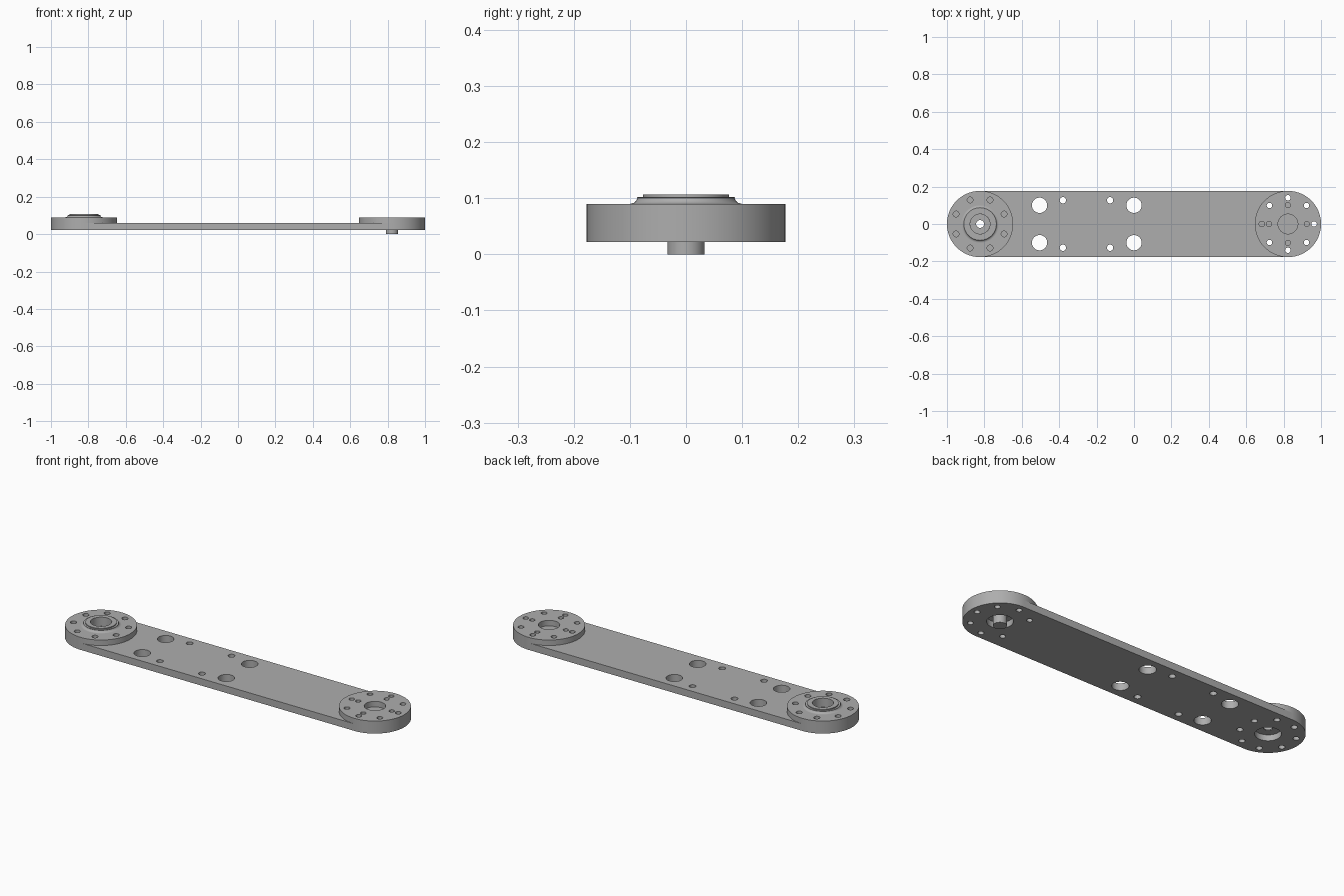
import bpy, bmesh, math
from mathutils import Matrix

cube = bpy.data.objects.get("Cube")
if cube:
    bpy.data.objects.remove(cube, do_unlink=True)

END, R = 0.823, 0.177              # hub offset and outer radius
BOTTOM, DECK, TOP = 0.022, 0.06, 0.09
WEB = 0.054                        # ceiling of pockets cut from below

metal = bpy.data.materials.new("satin grey metal")
metal.use_nodes = True
grey = (0.42, 0.42, 0.42, 1)
metal.diffuse_color = grey
metal.node_tree.nodes["Principled BSDF"].inputs["Base Color"].default_value = grey


def add_object(name, bm):
    bmesh.ops.recalc_face_normals(bm, faces=bm.faces)
    mesh = bpy.data.meshes.new(name)
    bm.to_mesh(mesh)
    bm.free()
    obj = bpy.data.objects.new(name, mesh)
    bpy.context.collection.objects.link(obj)
    mesh.materials.append(metal)
    return obj


def cylinder(bm, x, y, r, z0, z1, seg=32):
    bmesh.ops.create_cone(bm, cap_ends=True, segments=seg, radius1=r, radius2=r,
                          depth=z1 - z0, matrix=Matrix.Translation((x, y, (z0 + z1) / 2)))


def drill(obj, batches):
    """Cut batches of separate cylinders (x, y, r, z0, z1) from an object."""
    cutters = []
    for holes in batches:
        bm = bmesh.new()
        for hole in holes:
            cylinder(bm, *hole)
        cutter = add_object("hole_cutter", bm)
        cutter.hide_render = True
        cutters.append(cutter)
        mod = obj.modifiers.new("holes", 'BOOLEAN')
        mod.operation, mod.solver, mod.object = 'DIFFERENCE', 'EXACT', cutter
    bpy.context.view_layer.update()
    result = obj.evaluated_get(bpy.context.evaluated_depsgraph_get())
    mesh = bpy.data.meshes.new_from_object(result)
    obj.modifiers.clear()
    obj.data = mesh
    for cutter in cutters:
        bpy.data.objects.remove(cutter, do_unlink=True)


def smooth(obj):
    bpy.ops.object.select_all(action='DESELECT')
    obj.select_set(True)
    bpy.context.view_layer.objects.active = obj
    bpy.ops.object.shade_smooth_by_angle(angle=math.radians(30))


def ring(cx, radius, count, start, r, z0, z1):
    angles = [start + math.tau * i / count for i in range(count)]
    return [(cx + radius * math.cos(a), radius * math.sin(a), r, z0, z1) for a in angles]


def lathe(name, cx, profile, seg=64):
    """Spin a closed (radius, z) profile around a vertical axis at cx."""
    bm = bmesh.new()
    loops = []
    for i in range(seg):
        a = math.tau * i / seg
        loops.append([bm.verts.new((cx + r * math.cos(a), r * math.sin(a), z)) for r, z in profile])
    n = len(profile)
    for i in range(seg):
        a, b = loops[i], loops[(i + 1) % seg]
        for j in range(n):
            k = (j + 1) % n
            bm.faces.new((a[j], b[j], b[k], a[k]))
    return add_object(name, bm)


# Long link plate with round ends
bm = bmesh.new()
outline = []
for cx, start in ((END, -math.pi / 2), (-END, math.pi / 2)):
    for i in range(49):
        a = start + math.pi * i / 48
        outline.append(bm.verts.new((cx + R * math.cos(a), R * math.sin(a), BOTTOM)))
base = bm.faces.new(outline)
side = bmesh.ops.extrude_face_region(bm, geom=[base])["geom"]
bmesh.ops.translate(bm, vec=(0, 0, DECK - BOTTOM),
                    verts=[v for v in side if isinstance(v, bmesh.types.BMVert)])
plate = add_object("link_plate", bm)

through = (0, 0.2)
deck_holes = [(x, s * y, r, *through) for s in (1, -1)
              for x, y, r in ((-0.505, 0.1, 0.041), (0, 0.1, 0.041),
                              (-0.38, 0.127, 0.017), (-0.128, 0.127, 0.017))]
# The inward-facing hole of the outer ring does not pass through the plate
motor_ring = ring(END, 0.14, 8, 0, 0.0145, *through)
motor_through = [h for i, h in enumerate(motor_ring) if i != 4]
bearing_pockets = ring(-END, 0.139, 8, math.pi / 8, 0.0155, 0, WEB)
hub_pockets = [(s * END, 0, 0.063, 0, WEB) for s in (1, -1)]
drill(plate, [deck_holes + motor_through + bearing_pockets + hub_pockets,
              [(-END, 0, 0.021, *through)]])

# Raised hub discs
discs = []
for name, s, holes in (
        ("motor_disc", 1, motor_ring + ring(END, 0.101, 4, 0, 0.0135, *through)),
        ("bearing_disc", -1, ring(-END, 0.139, 8, math.pi / 8, 0.0155, *through))):
    bm = bmesh.new()
    cylinder(bm, s * END, 0, R, DECK, TOP, 96)
    disc = add_object(name, bm)
    drill(disc, [holes + [(s * END, 0, 0.053, *through)]])
    discs.append(disc)

# Bearing collar with a filleted foot and a stepped lip
fillet = [(0.1 - 0.014 * math.sin(t), 0.104 - 0.014 * math.cos(t))
          for t in (math.pi / 2 * i / 6 for i in range(6))]
collar = lathe("bearing_collar", -END,
               [(0.053, TOP)] + fillet + [(0.087, 0.102), (0.077, 0.102),
                                          (0.077, 0.107), (0.053, 0.107)])

# Motor shaft hanging below the plate
bm = bmesh.new()
cylinder(bm, END, 0, 0.033, 0, WEB + 0.002, 48)
shaft = add_object("motor_shaft", bm)

for obj in [plate, collar, shaft] + discs:
    smooth(obj)
